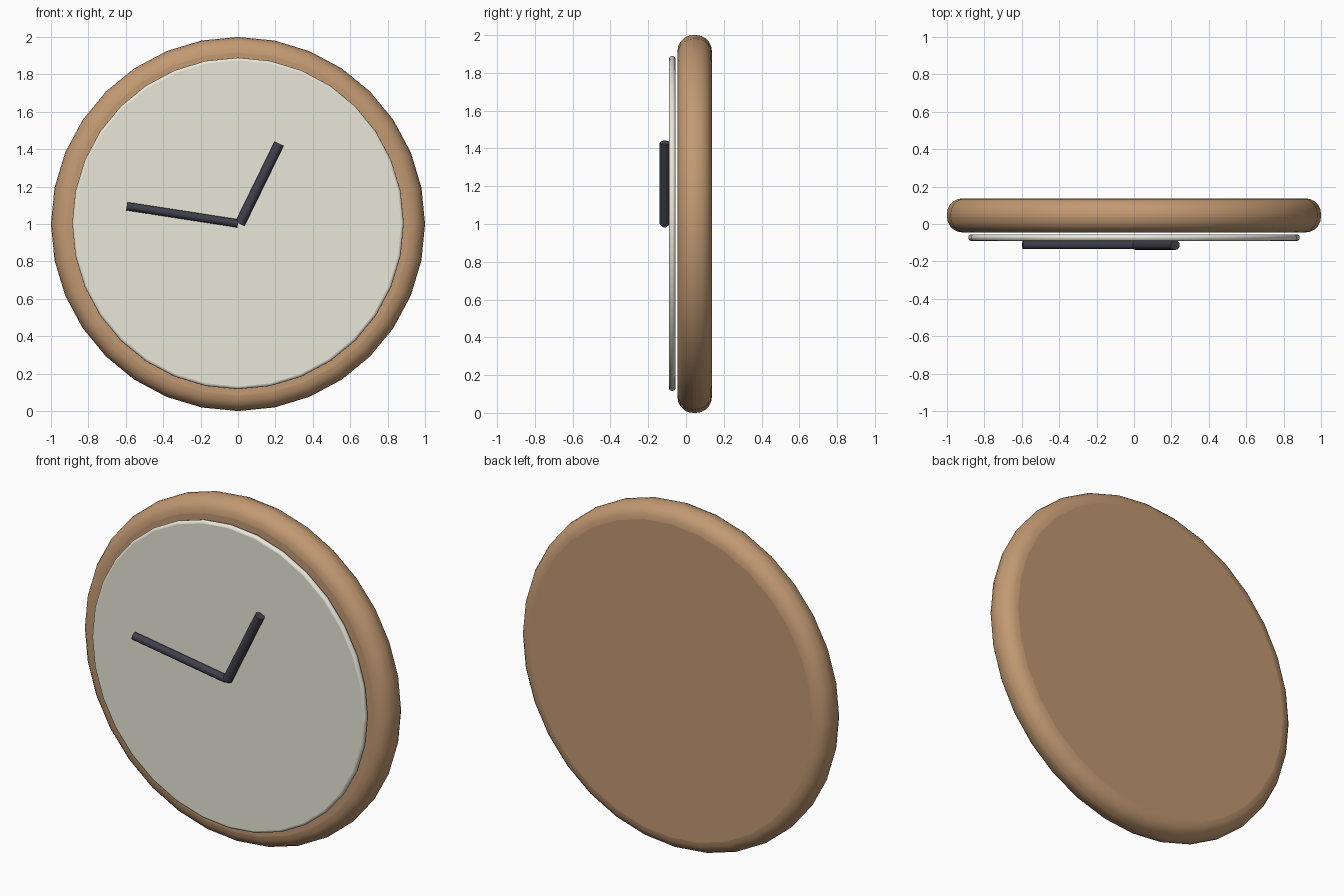
import bpy, math
from mathutils import Vector

if "Cube" in bpy.data.objects:
    bpy.data.objects.remove(bpy.data.objects["Cube"])

def material(name, rgb):
    m = bpy.data.materials.new(name)
    m.diffuse_color = (*rgb, 1)
    m.use_nodes = True
    m.node_tree.nodes["Principled BSDF"].inputs["Base Color"].default_value = m.diffuse_color
    return m

wood = material("wood", (0.54, 0.32, 0.17))
ivory = material("ivory", (0.82, 0.80, 0.70))
dark = material("dark", (0.05, 0.05, 0.07))

def rod(name, start, end, radius, sides, mat, bevel=0, segments=1, spin=0):
    """Cylinder running from start to end, optionally with rounded rims."""
    a, b = Vector(start), Vector(end)
    bpy.ops.mesh.primitive_cylinder_add(vertices=sides, radius=radius, depth=(b - a).length)
    ob = bpy.context.object
    ob.name = name
    ob.location = (a + b) / 2
    ob.rotation_mode = 'QUATERNION'
    ob.rotation_quaternion = Vector((0, 0, 1)).rotation_difference(b - a)
    ob.data.materials.append(mat)
    if bevel:
        mod = ob.modifiers.new("rounded_rim", 'BEVEL')
        mod.width = bevel
        mod.segments = segments
        mod.limit_method = 'ANGLE'
        mod.angle_limit = math.radians(40)
    bpy.ops.object.shade_smooth_by_angle(angle=math.radians(50))
    return ob

# Wooden body with a generously rounded rim
rod("clock_body", (0, 0.137, 1), (0, -0.045, 1), 1.0, 32, wood, 0.083, 5)

# Thin dial standing just in front of the body
rod("dial", (0, -0.056, 1.003), (0, -0.09, 1.003), 0.886, 32, ivory, 0.014, 3)

# Hands
rod("hour_hand", (0.01, -0.112, 1.0), (0.22, -0.112, 1.43), 0.027, 12, dark)
rod("minute_hand", (0, -0.112, 1.003), (-0.595, -0.112, 1.095), 0.022, 12, dark)
